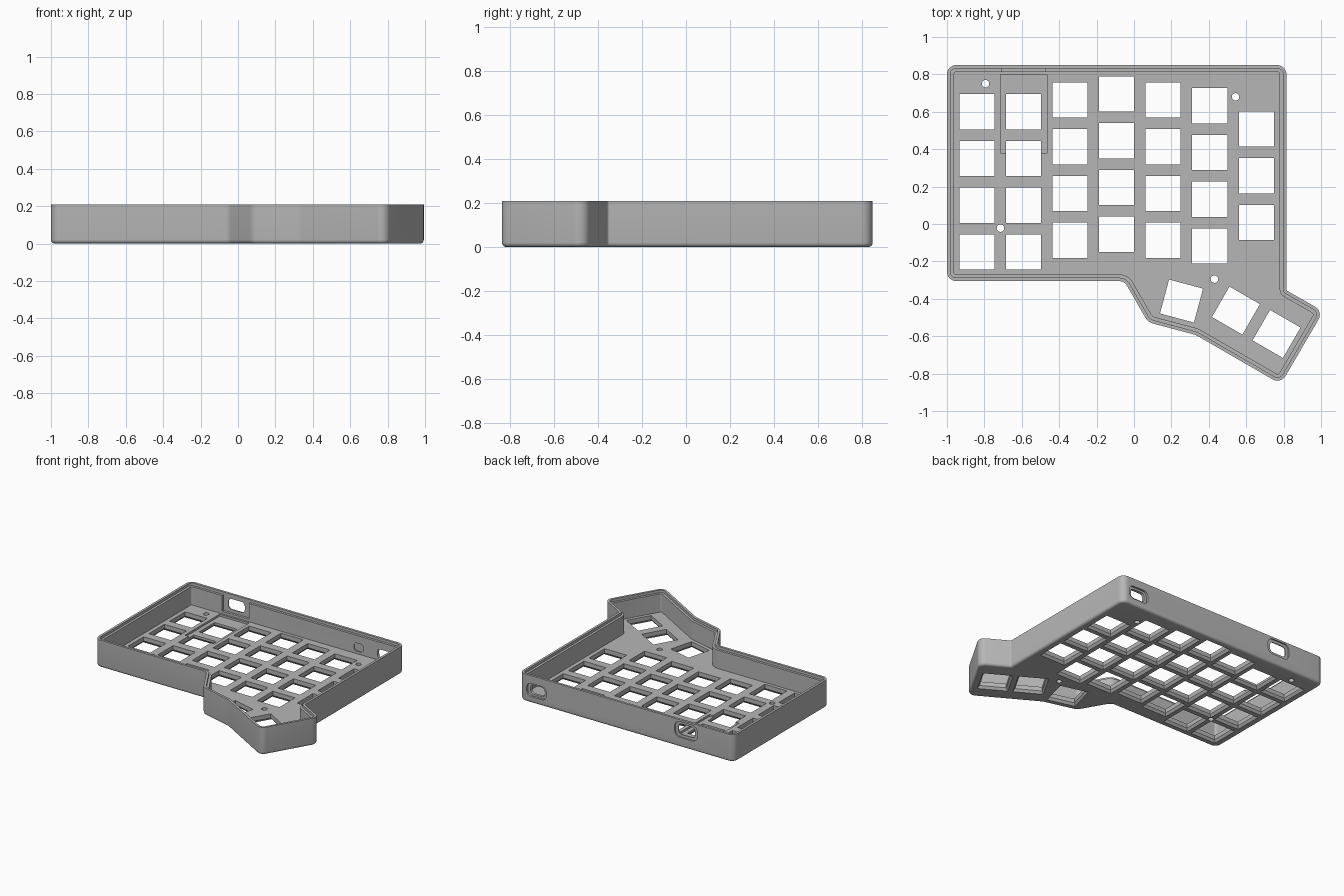
import bpy, bmesh, math
from mathutils import Vector, Matrix

if "Cube" in bpy.data.objects:
    bpy.data.objects.remove(bpy.data.objects["Cube"])

FLOOR = 0.05   # plate thickness
TOP = 0.21     # wall height

grey = bpy.data.materials.new("case_grey")
grey.diffuse_color = (0.47, 0.47, 0.47, 1)
grey.use_nodes = True
grey.node_tree.nodes["Principled BSDF"].inputs["Base Color"].default_value = grey.diffuse_color


def rounded(corners, radii, segs=8):
    """Counter-clockwise polygon with rounded corners: list of (point, outward normal)."""
    out, n = [], len(corners)
    for i in range(n):
        p = Vector(corners[i])
        a = (p - Vector(corners[i - 1])).normalized()
        b = (Vector(corners[(i + 1) % n]) - p).normalized()
        turn = math.atan2(a.x * b.y - a.y * b.x, a.dot(b))
        s = 1 if turn > 0 else -1
        r = radii[i]
        na = Vector((a.y, -a.x))
        centre = p - a * r * math.tan(abs(turn) / 2) - na * r * s
        for k in range(segs + 1):
            nk = Matrix.Rotation(turn * k / segs, 2) @ na
            out.append((centre + nk * r * s, nk))
    return out


def loft(bm, loops):
    """Closed solid through a stack of equal-length loops."""
    rings = [[bm.verts.new(p) for p in loop] for loop in loops]
    n = len(rings[0])
    bm.faces.new(rings[0][::-1])
    bm.faces.new(rings[-1])
    for lo, hi in zip(rings, rings[1:]):
        for i in range(n):
            j = (i + 1) % n
            bm.faces.new((lo[i], lo[j], hi[j], hi[i]))


def finish(bm, name):
    bmesh.ops.recalc_face_normals(bm, faces=bm.faces[:])
    me = bpy.data.meshes.new(name)
    bm.to_mesh(me)
    bm.free()
    me.materials.append(grey)
    ob = bpy.data.objects.new(name, me)
    bpy.context.collection.objects.link(ob)
    return ob


def box(bm, x0, x1, y0, y1, z0, z1):
    loft(bm, [[(x0, y0, z), (x1, y0, z), (x1, y1, z), (x0, y1, z)] for z in (z0, z1)])


# Case shell: outline swept through the wall section
outline = [(-1, -0.305), (-0.052, -0.305), (0.075, -0.525), (0.33, -0.593),
           (0.785, -0.856), (1.012, -0.467), (0.815, -0.355), (0.815, 0.85), (-1, 0.85)]
radii = [0.05, 0.05, 0.06, 0.10, 0.05, 0.05, 0.012, 0.05, 0.05]
edge = rounded(outline, radii)
section = [(0.02 * (1 - math.sin(t)), 0.02 * (1 - math.cos(t)))
           for t in (k * math.pi / 10 for k in range(6))]
section += [(0, TOP), (0.018, TOP), (0.018, 0.19), (0.036, 0.19), (0.036, FLOOR)]
bm = bmesh.new()
loft(bm, [[(*(p - n * d), z) for p, n in edge] for d, z in section])
case = finish(bm, "keyboard_case")

# Key openings: four-key columns, one short column and a turned thumb cluster
columns = [(-0.84, 0.60, 4), (-0.59, 0.60, 4), (-0.342, 0.663, 4), (-0.094, 0.695, 4),
           (0.155, 0.663, 4), (0.405, 0.632, 4), (0.655, 0.508, 3)]
keys = [(x, y - 0.25 * k, 0) for x, y, count in columns for k in range(count)]
keys += [(0.254, -0.412, -15), (0.545, -0.463, -30), (0.762, -0.588, -30)]
bm = bmesh.new()
for x, y, deg in keys:
    rot = Matrix.Rotation(math.radians(deg), 2)
    loops = []
    for h, z in ((0.109, -0.002), (0.094, 0.018), (0.094, 0.1)):
        ring = [rot @ Vector(c) + Vector((x, y)) for c in ((-h, -h), (h, -h), (h, h), (-h, h))]
        loops.append([(*p, z) for p in ring])
    loft(bm, loops)
# Screw holes
for x, y in ((-0.794, 0.75), (0.543, 0.68), (-0.714, -0.022), (0.43, -0.295)):
    ring = [(x + 0.02 * math.cos(a), y + 0.02 * math.sin(a))
            for a in (k * math.pi / 12 for k in range(24))]
    loft(bm, [[(*p, z) for p in ring] for z in (-0.01, 0.1)])
cutters = [finish(bm, "key_opening_cutter")]

# Controller pocket in the floor
bm = bmesh.new()
box(bm, -0.715, -0.465, 0.38, 0.80, FLOOR - 0.015, 0.1)
cutters.append(finish(bm, "controller_pocket_cutter"))

# Thinned back wall behind the data port
bm = bmesh.new()
box(bm, -0.705, -0.475, 0.80, 0.832, 0.07, 0.3)
cutters.append(finish(bm, "port_relief_cutter"))


# Back wall ports: rounded slots with a wider recess outside
def slot(bm, x, z, stations):
    loops = []
    for y, w, h in stations:
        r = min(w, h) * 0.7
        pts = rounded([(-w, -h), (w, -h), (w, h), (-w, h)], [r] * 4, 5)
        loops.append([(x + p.x, y, z + p.y) for p, n in pts])
    loft(bm, loops)


bm = bmesh.new()
slot(bm, -0.595, 0.135, [(0.79, 0.07, 0.04), (0.84, 0.07, 0.04),
                         (0.8401, 0.095, 0.06), (0.87, 0.095, 0.06)])
slot(bm, 0.67, 0.10, [(0.79, 0.06, 0.035), (0.835, 0.06, 0.035),
                      (0.8351, 0.082, 0.05), (0.87, 0.082, 0.05)])
slot(bm, 0.45, 0.10, [(0.79, 0.04, 0.03), (0.822, 0.04, 0.03)])
cutters.append(finish(bm, "port_cutter"))

# Cut all openings
bpy.context.view_layer.objects.active = case
case.select_set(True)
for c in cutters:
    mod = case.modifiers.new(c.name, 'BOOLEAN')
    mod.operation = 'DIFFERENCE'
    mod.solver = 'EXACT'
    mod.object = c
    bpy.ops.object.modifier_apply(modifier=mod.name)
    bpy.data.objects.remove(c)
bpy.ops.object.shade_smooth_by_angle(angle=math.radians(30))
